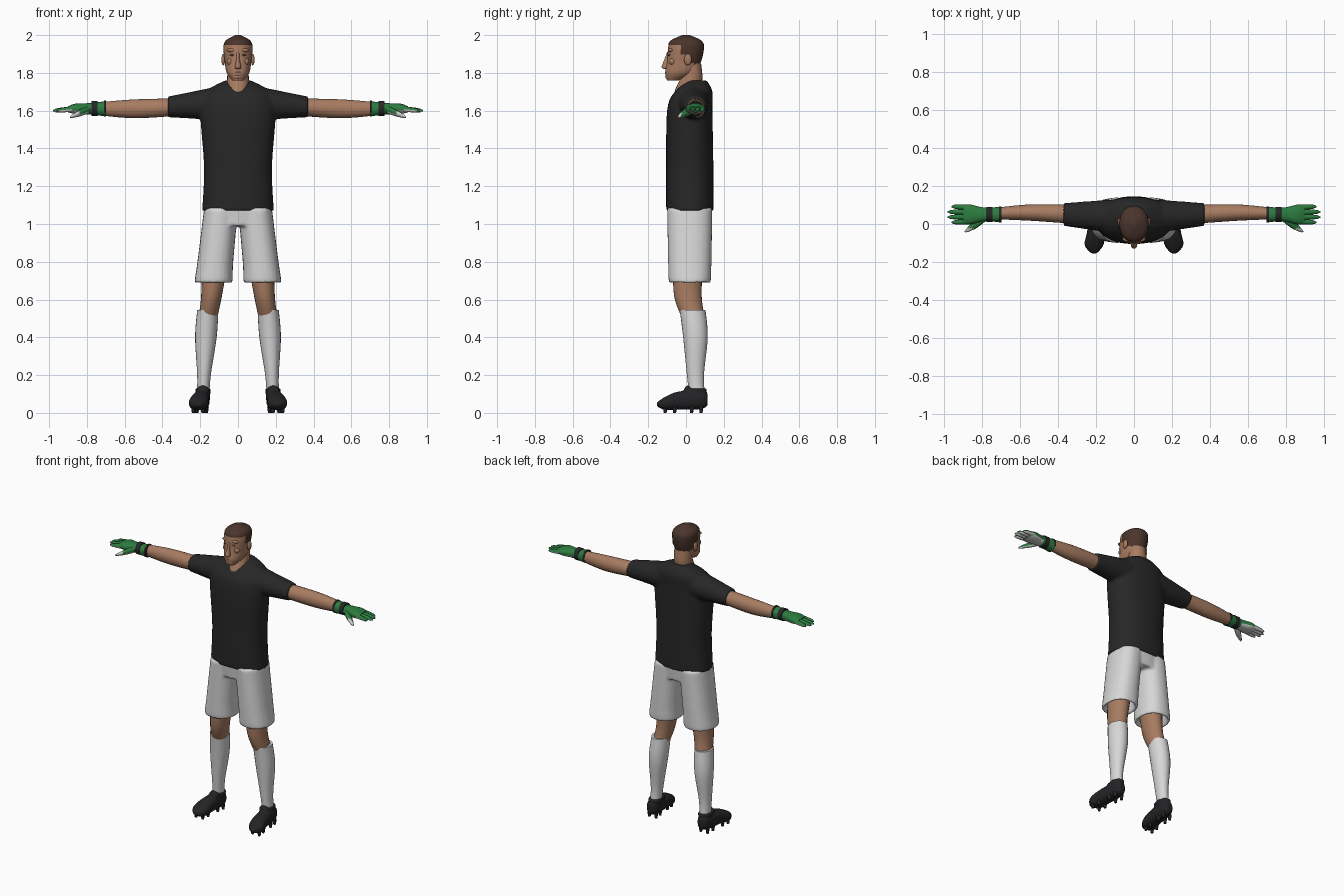
import bpy, bmesh
from math import cos, sin, pi, radians, copysign
from mathutils import Matrix, Vector

cube = bpy.data.objects.get("Cube")
if cube:
    bpy.data.objects.remove(cube, do_unlink=True)


def material(name, red, green, blue):
    mat = bpy.data.materials.new(name)
    mat.use_nodes = True
    mat.diffuse_color = (red, green, blue, 1)
    shader = mat.node_tree.nodes["Principled BSDF"]
    shader.inputs["Base Color"].default_value = mat.diffuse_color
    shader.inputs["Roughness"].default_value = 0.8
    return mat


black = material("shirt black", .02, .02, .02)
boot_black = material("boot black", .017, .017, .019)
white = material("kit white", .68, .68, .68)
skin = material("skin", .39, .2, .12)
lip = material("lip and eyelid", .25, .12, .08)
brown = material("hair brown", .07, .035, .025)
green = material("glove green", .025, .2, .05)
grey = material("palm grey", .6, .6, .58)


def spline(values, steps):
    """Smooth curve through a list of points."""
    values = [Vector(value) for value in values]
    padded = [values[0], *values, values[-1]]
    curve = []
    for before, start, end, after in zip(padded, padded[1:], padded[2:], padded[3:]):
        for step in range(steps):
            t = step / steps
            ease = t * t * (3 - 2 * t)
            pull_out = (end - before) / 2 * t * (1 - t) ** 2
            pull_in = (after - start) / 2 * t * t * (1 - t)
            curve.append(start.lerp(end, ease) + pull_out - pull_in)
    return curve + [values[-1]]


def loft(bm, points, sizes, sides=24, steps=6, squareness=2.0, rounded=False):
    """Skin elliptical rings along a path; rings face the path's main axis."""
    span = [abs(b - a) for a, b in zip(points[0], points[-1])]
    main = span.index(max(span))
    first, second = [axis for axis in range(3) if axis != main]
    path, radii = spline(points, steps), spline(sizes, steps)
    rings = []
    for index, (centre, radius) in enumerate(zip(path, radii)):
        if rounded:
            radius = radius * max(1 - (index / (len(path) - 1)) ** 5, .05) ** .5
        ring = []
        for side in range(sides):
            angle = 2 * pi * side / sides
            co = centre.copy()
            for axis, wave, size in zip((first, second), (cos(angle), sin(angle)), radius):
                co[axis] += size * copysign(abs(wave) ** (2 / squareness), wave)
            ring.append(bm.verts.new(co))
        rings.append(ring)
    for low, high in zip(rings, rings[1:]):
        for side in range(sides):
            bm.faces.new((low[side - 1], low[side], high[side], high[side - 1]))
    bm.faces.new(rings[0])
    bm.faces.new(rings[-1])


def ball(bm, centre, size):
    place = Matrix.Translation(centre) @ Matrix.Diagonal((*size, 1))
    bmesh.ops.create_uvsphere(bm, u_segments=16, v_segments=10, radius=1, matrix=place)


def mirror(bm):
    """Copy everything built so far to the other side."""
    copy = bmesh.ops.duplicate(bm, geom=bm.verts[:] + bm.edges[:] + bm.faces[:])
    verts = [item for item in copy["geom"] if isinstance(item, bmesh.types.BMVert)]
    bmesh.ops.scale(bm, vec=(-1, 1, 1), verts=verts)


def finish(name, bm, materials, rule=None, voxel=0):
    """Make the object; a voxel size fuses its overlapping volumes."""
    bmesh.ops.recalc_face_normals(bm, faces=bm.faces)
    for face in bm.faces:
        face.smooth = True
        if rule:
            face.material_index = rule(face.calc_center_median(), face.normal)
    mesh = bpy.data.meshes.new(name)
    bm.to_mesh(mesh)
    bm.free()
    mesh.set_sharp_from_angle(angle=radians(50))
    for mat in materials:
        mesh.materials.append(mat)
    part = bpy.data.objects.new(name, mesh)
    bpy.context.collection.objects.link(part)
    if voxel:
        fuse = part.modifiers.new("fuse", "REMESH")
        fuse.mode, fuse.voxel_size, fuse.use_smooth_shade = "VOXEL", voxel, True
        soften = part.modifiers.new("soften", "SMOOTH")
        soften.factor, soften.iterations = .5, 5


def hairline(centre, normal):
    """High at the forehead, stepping down past the temple to the nape."""
    if centre.y < -.03:
        line = 1.95
    elif centre.y < .02:
        line = 1.9
    else:
        line = 1.87 - centre.y / 2
    return int(centre.z > line)


def palm_side(centre, normal):
    on_hand = abs(centre.x) > .79
    return int(on_hand and (normal.z < -.25 or centre.y < -.025))


# Shirt: two sleeves and the torso
bm = bmesh.new()
loft(bm, [(.1, .04, 1.64), (.37, .05, 1.62)], [(.09, .09), (.06, .055)])
mirror(bm)
loft(bm, [(0, .02, 1.07), (0, .02, 1.3), (0, .02, 1.6), (0, .04, 1.7), (0, .06, 1.76)],
     [(.19, .125), (.18, .125), (.2, .12), (.17, .1), (.07, .05)], sides=36, squareness=2.3)
finish("shirt", bm, [black], voxel=.009)

# Shorts: hollow legs and the pelvis
bm = bmesh.new()
loft(bm, [(.09, .02, 1.08), (.12, .02, .8), (.13, .02, .69), (.13, .02, .71), (.12, .02, .8)],
     [(.09, .12), (.095, .115), (.1, .11), (.08, .09), (.07, .085)], squareness=2.3)
mirror(bm)
loft(bm, [(0, .02, .99), (0, .02, 1.1)], [(.17, .11), (.18, .12)], sides=36, squareness=2.3)
finish("shorts", bm, [white], voxel=.009)

# Head with hair
bm = bmesh.new()
loft(bm, [(0, -.07, 1.76), (0, -.03, 1.8), (0, -.01, 1.86), (0, 0, 1.93), (0, 0, 1.97), (0, 0, 2)],
     [(.03, .03), (.06, .08), (.07, .09), (.077, .095), (.066, .083), (.015, .02)],
     sides=48, steps=8, squareness=2.15)
finish("head", bm, [skin, brown], hairline)

# Neck
bm = bmesh.new()
loft(bm, [(0, .02, 1.64), (0, .01, 1.7), (0, .03, 1.78), (0, .03, 1.85)],
     [(.07, .07), (.06, .07), (.057, .057), (.055, .05)])
finish("neck", bm, [skin])

# Ears, cheeks and brows, then chin and nose
bm = bmesh.new()
ball(bm, (.078, .01, 1.87), (.01, .02, .03))
ball(bm, (.04, -.07, 1.86), (.02, .02, .02))
ball(bm, (.03, -.08, 1.92), (.03, .015, .01))
mirror(bm)
ball(bm, (0, -.09, 1.78), (.03, .02, .015))
loft(bm, [(0, -.1, 1.82), (0, -.11, 1.83), (0, -.1, 1.87), (0, -.09, 1.91)],
     [(.01, .01), (.017, .02), (.009, .015), (.008, .01)], sides=14)
finish("facial_features", bm, [skin])

# Eyelids and lips
bm = bmesh.new()
ball(bm, (.03, -.09, 1.895), (.015, .006, .005))
mirror(bm)
ball(bm, (0, -.103, 1.805), (.02, .008, .005))
finish("lips_and_eyelids", bm, [lip])

# Arms
bm = bmesh.new()
loft(bm, [(.3, .05, 1.62), (.54, .06, 1.61), (.73, .055, 1.61)],
     [(.05, .045), (.043, .05), (.03, .035)])
mirror(bm)
finish("arms", bm, [skin])

# Gloves: cuff and hand, fanned fingers, thumb
bm = bmesh.new()
loft(bm, [(.7, .05, 1.61), (.79, .05, 1.61), (.86, .05, 1.61), (.9, .05, 1.607)],
     [(.04, .04), (.037, .03), (.052, .027), (.048, .016)], squareness=2.3)
for finger in range(4):
    fan = finger - 1.5
    loft(bm, [(.86, .05 + fan * .024, 1.61), (.983 - fan * fan / 100, .05 + fan * .028, 1.6)],
         [(.015, .015), (.012, .012)], sides=12, rounded=True)
loft(bm, [(.78, .03, 1.61), (.83, 0, 1.59), (.89, -.04, 1.565)],
     [(.015, .02), (.023, .019), (.013, .01)], sides=14, rounded=True)
mirror(bm)
finish("gloves", bm, [green, grey], palm_side)

# Glove straps
bm = bmesh.new()
for x, width, size in ((.698, .012, .042), (.745, .03, .04)):
    loft(bm, [(x, .05, 1.612), (x + width, .05, 1.612)], [(size, size), (size, size)])
mirror(bm)
finish("glove_straps", bm, [black])

# Legs
bm = bmesh.new()
loft(bm, [(.12, .01, .82), (.14, .01, .62), (.16, .04, .5)], [(.07, .08), (.055, .073), (.05, .06)])
mirror(bm)
finish("legs", bm, [skin])

# Socks
bm = bmesh.new()
loft(bm, [(.16, .035, .545), (.17, .05, .4), (.18, .05, .2), (.185, .06, .08)],
     [(.056, .068), (.057, .065), (.036, .045), (.033, .042)])
mirror(bm)
finish("socks", bm, [white])

# Boots: foot, ankle collar and tongue
bm = bmesh.new()
loft(bm, [(.19, .115, .07), (.19, .08, .07), (.2, -.04, .065), (.21, -.11, .05), (.21, -.155, .045)],
     [(.02, .03), (.04, .05), (.047, .048), (.05, .035), (.015, .01)], squareness=2.4)
loft(bm, [(.187, .06, .06), (.185, .055, .13)], [(.036, .05), (.042, .055)])
ball(bm, (.186, .01, .12), (.034, .02, .025))
mirror(bm)
finish("boots", bm, [boot_black], voxel=.006)

# Boot studs in two splayed rows
bm = bmesh.new()
for y in (.08, .03, -.06, -.11):
    for offset in (-.025, .025):
        x = .2 - y / 10 + offset
        loft(bm, [(x, y, 0), (x, y, .035)], [(.008, .008), (.013, .013)], sides=10, steps=1)
mirror(bm)
finish("boot_studs", bm, [boot_black])
